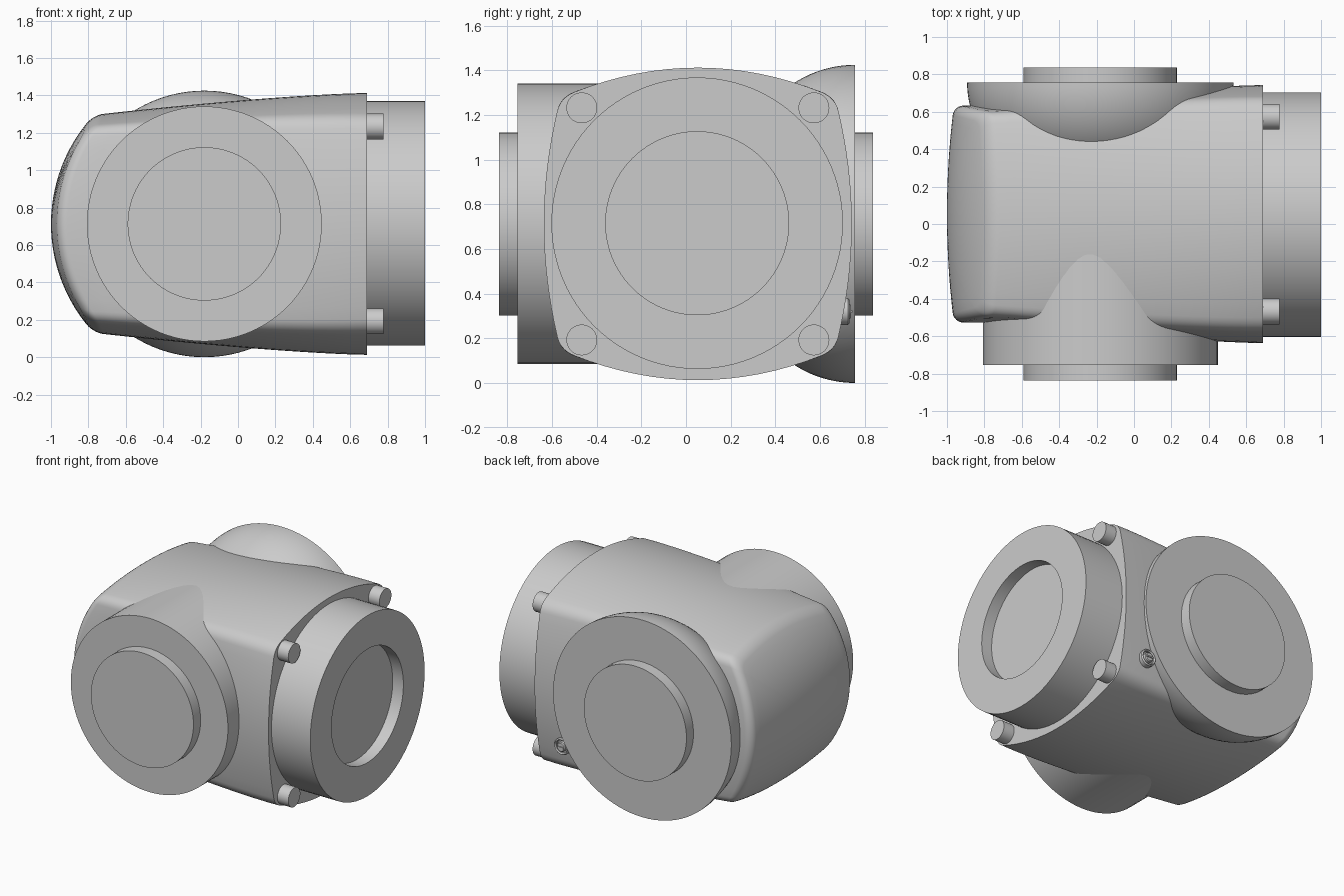
import bpy, bmesh, math
from mathutils import Vector

if "Cube" in bpy.data.objects:
    bpy.data.objects.remove(bpy.data.objects["Cube"])

CY, CZ = 0.053, 0.7125      # centre line of the housing
PX = -0.18                  # x position of the side ports


def finish(bm, name, angle=30):
    bmesh.ops.recalc_face_normals(bm, faces=bm.faces)
    me = bpy.data.meshes.new(name)
    bm.to_mesh(me)
    bm.free()
    ob = bpy.data.objects.new(name, me)
    bpy.context.collection.objects.link(ob)
    bpy.ops.object.select_all(action='DESELECT')
    ob.select_set(True)
    bpy.context.view_layer.objects.active = ob
    bpy.ops.object.shade_smooth_by_angle(angle=math.radians(angle))
    return ob


def skin(bm, rings):
    for a, b in zip(rings, rings[1:]):
        n = max(len(a), len(b))
        for j in range(n):
            k = (j + 1) % n
            if len(a) == 1:
                bm.faces.new((a[0], b[j], b[k]))
            elif len(b) == 1:
                bm.faces.new((a[j], a[k], b[0]))
            else:
                bm.faces.new((a[j], a[k], b[k], b[j]))


def lathe(name, profile, origin, axis, seg=96):
    """Revolve (radius, offset) pairs about a world axis through origin."""
    ax = Vector(axis)
    u = Vector((0, 0, 1))
    v = ax.cross(u)
    bm = bmesh.new()
    rings = []
    for r, h in profile:
        base = Vector(origin) + ax * h
        angles = [2 * math.pi * i / seg for i in range(seg)] if r > 0 else [0]
        rings.append([bm.verts.new(base + r * (u * math.cos(a) + v * math.sin(a))) for a in angles])
    skin(bm, rings)
    return finish(bm, name)


def section(x):
    """Bulged square with rounded corners, as (y, z) offsets around the loop."""
    t = min(max((0.69 - x) / 1.44, 0), 1)
    hy, hz = 0.69 - 0.11 * t ** 1.4, 0.70 - 0.115 * t ** 1.4
    by, bz = 0.075 - 0.035 * t, 0.135 - 0.07 * t
    cy, cz, f = hy - by, hz - bz, 0.90
    side = [(hy - by * (f * i / 8) ** 2, cz * f * i / 8) for i in range(9)]
    top = [(cy * f * i / 8, hz - bz * (f * i / 8) ** 2) for i in range(8, -1, -1)]
    a, b = side[-1], top[0]
    corner = []
    for i in range(1, 7):
        s = i / 7
        corner.append(tuple((1 - s) ** 2 * a[k] + 2 * s * (1 - s) * (cy, cz)[k] + s * s * b[k]
                            for k in (0, 1)))
    q = side + corner + top
    half = q + [(-y, z) for y, z in reversed(q[:-1])]
    return half + [(y, -z) for y, z in reversed(half[1:-1])]


def cap_x(y, z):
    """Domed closed end: strongly curved in z, slightly in y."""
    return -1 + 0.855 - math.sqrt(0.855 ** 2 - z * z) + 0.11 * y * y


# Housing: loft from the flange face to the domed end
bm = bmesh.new()
fil = 0.05
ends = [cap_x(y, z) + fil for y, z in section(-1)]
rings = []
for i in range(17):
    s = i / 16
    ring = []
    for j, xe in enumerate(ends):
        x = 0.69 + (xe - 0.69) * s
        y, z = section(x)[j]
        ring.append((x, y, z))
    rings.append(ring)
last = rings[-1]
for i in range(1, 7):                       # rounded rim
    a = math.pi / 2 * i / 6
    k = 1 - fil * (1 - math.cos(a)) / 0.58
    rings.append([(cap_x(y * k, z * k) + fil * (1 - math.sin(a)), y * k, z * k) for _, y, z in last])
for i in range(1, 12):                      # dome
    k = (1 - fil / 0.58) * (1 - i / 12)
    rings.append([(cap_x(y * k, z * k), y * k, z * k) for _, y, z in last])
vr = [[bm.verts.new((x, y + CY, z + CZ)) for x, y, z in r] for r in rings]
vr.append([bm.verts.new((-1, CY, CZ))])
skin(bm, vr)
bm.faces.new(vr[0])
finish(bm, "housing", 35)

# Flange outlet with a recessed bore
lathe("outlet_collar", [(0, -0.1), (0.653, -0.1), (0.653, 0.31), (0.41, 0.31), (0.41, 0.225), (0, 0.225)],
      (0.69, CY - 0.003, CZ + 0.003), (1, 0, 0))

# Front port: straight collar and raised disc
lathe("front_port_collar", [(0, -0.7), (0.628, -0.7), (0.628, 0), (0, 0)], (PX, -0.755, CZ), (0, -1, 0))
lathe("front_port_disc", [(0, -0.05), (0.41, -0.05), (0.41, 0.082), (0, 0.082)], (PX, -0.755, CZ), (0, -1, 0))

# Back port: rounded bowl and raised disc
bowl = [(0.2125 + math.sqrt(0.25 - d * d), -d) for d in [0.46 - 0.46 * i / 16 for i in range(17)]]
lathe("back_port_bowl", [(0, -0.46)] + bowl + [(0, 0)], (PX, 0.757, CZ), (0, 1, 0))
lathe("back_port_disc", [(0, -0.05), (0.41, -0.05), (0.41, 0.08), (0, 0.08)], (PX, 0.757, CZ), (0, 1, 0))

# Four flange bolts
for i, (sy, sz) in enumerate([(-1, -1), (1, -1), (1, 1), (-1, 1)]):
    lathe(f"flange_bolt_{i + 1}", [(0, -0.05), (0.069, -0.05), (0.069, 0.087), (0, 0.087)],
          (0.69, CY + 0.52 * sy, CZ + 0.52 * sz), (1, 0, 0), 40)

# Small adjusting screw on the back side: raised rim, sunken head and bar
sx, sy, sz = 0.485, 0.725, 0.32
lathe("screw_rim", [(0, -0.08), (0.06, -0.08), (0.06, 0), (0.052, 0.008), (0.045, 0), (0.045, -0.015), (0, -0.015)],
      (sx, sy, sz), (0, 1, 0), 40)
lathe("screw_head", [(0, -0.03), (0.034, -0.03), (0.034, 0.008), (0.028, 0.014), (0, 0.014)],
      (sx, sy, sz), (0, 1, 0), 32)
bm = bmesh.new()
bmesh.ops.create_cube(bm, size=1)
bmesh.ops.scale(bm, vec=(0.05, 0.014, 0.01), verts=bm.verts)
bmesh.ops.translate(bm, vec=(sx, sy + 0.014, sz), verts=bm.verts)
finish(bm, "screw_bar")
